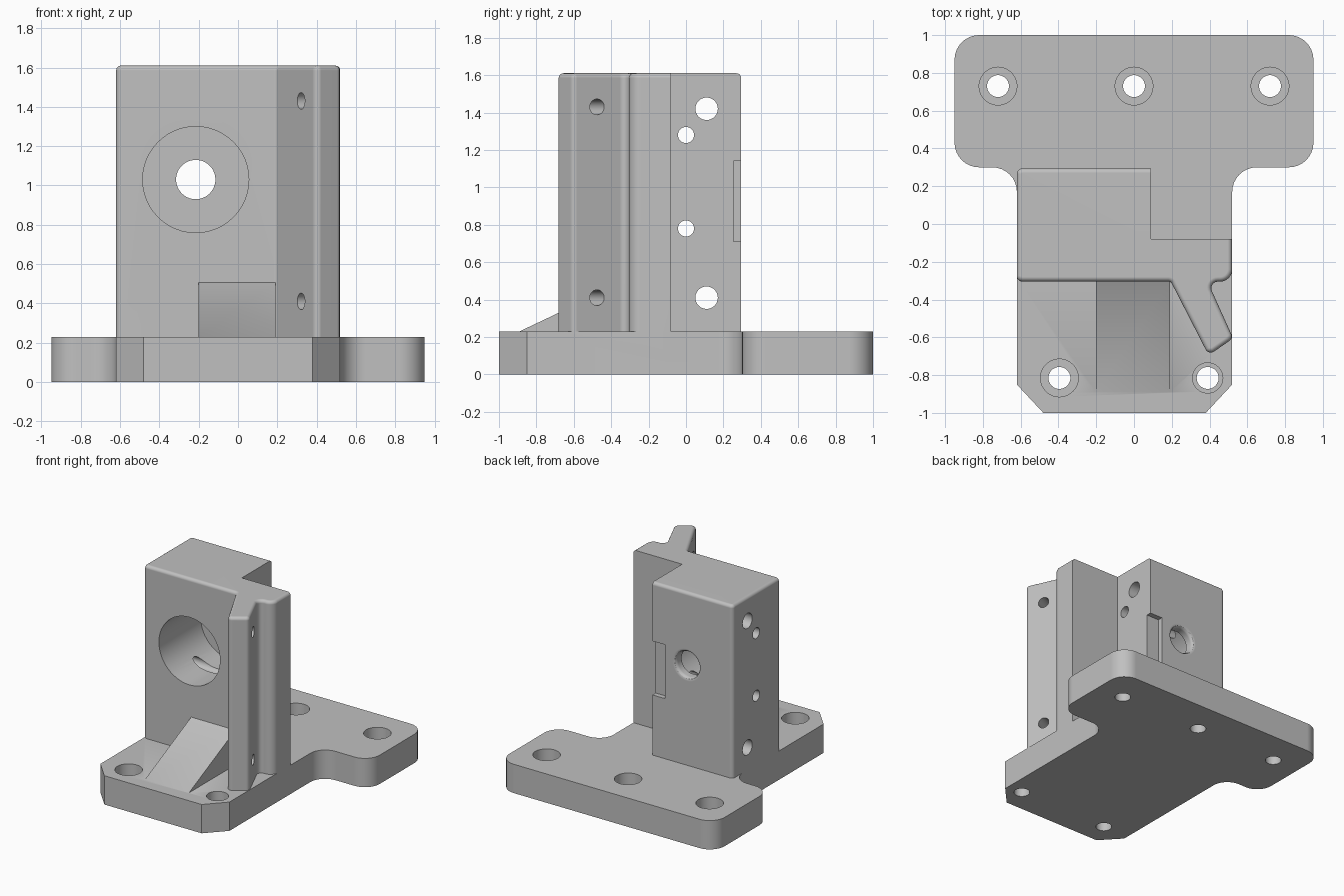
import bpy, bmesh, math
from mathutils import Vector

cube = bpy.data.objects.get("Cube")
if cube:
    bpy.data.objects.remove(cube, do_unlink=True)

grey = bpy.data.materials.new("plain_grey")
grey.use_nodes = True
COLOUR = (0.53, 0.53, 0.53, 1)
grey.diffuse_color = COLOUR
grey.node_tree.nodes["Principled BSDF"].inputs["Base Color"].default_value = COLOUR

BASE_TOP, TOP = 0.23, 1.61


def make_object(name, bm):
    bmesh.ops.recalc_face_normals(bm, faces=bm.faces[:])
    mesh = bpy.data.meshes.new(name)
    bm.to_mesh(mesh)
    bm.free()
    mesh.materials.append(grey)
    obj = bpy.data.objects.new(name, mesh)
    bpy.context.collection.objects.link(obj)
    return obj


def rounded(corners, steps=8):
    """Outline from (x, y, radius) corners, each replaced by an arc."""
    out = []
    for i, (x, y, r) in enumerate(corners):
        p = Vector((x, y))
        if r == 0:
            out.append(p)
            continue
        a = (Vector(corners[i - 1][:2]) - p).normalized()
        b = (Vector(corners[(i + 1) % len(corners)][:2]) - p).normalized()
        half = a.angle(b) / 2
        centre = p + (a + b).normalized() * (r / math.sin(half))
        start = p + a * (r / math.tan(half)) - centre
        end = p + b * (r / math.tan(half)) - centre
        sweep = start.angle_signed(end)
        for k in range(steps + 1):
            t = -sweep * k / steps
            c, s = math.cos(t), math.sin(t)
            out.append(centre + Vector((start.x * c - start.y * s,
                                        start.x * s + start.y * c)))
    return out


def prism(points, z0, z1):
    bm = bmesh.new()
    face = bm.faces.new([bm.verts.new((p[0], p[1], z0)) for p in points])
    ext = bmesh.ops.extrude_face_region(bm, geom=[face])
    verts = [g for g in ext["geom"] if isinstance(g, bmesh.types.BMVert)]
    bmesh.ops.translate(bm, vec=(0, 0, z1 - z0), verts=verts)
    return bm


def box(name, x0, x1, y0, y1, z0, z1):
    return make_object(name, prism([(x0, y0), (x1, y0), (x1, y1), (x0, y1)], z0, z1))


def combine(body, tool, operation):
    mod = body.modifiers.new(operation.lower(), "BOOLEAN")
    mod.operation, mod.solver, mod.object = operation, "EXACT", tool
    bpy.context.view_layer.objects.active = body
    bpy.ops.object.modifier_apply(modifier=mod.name)
    bpy.data.objects.remove(tool, do_unlink=True)


def drill(body, start, direction, profile, sides=48):
    """Cut a turned shape given as (radius, distance along the axis)."""
    rot = Vector((0, 0, 1)).rotation_difference(Vector(direction))
    bm = bmesh.new()
    rings = []
    for r, d in profile:
        rings.append([bm.verts.new(Vector(start) + rot @ Vector(
            (r * math.cos(math.tau * k / sides), r * math.sin(math.tau * k / sides), d)))
            for k in range(sides)])
    for lo, hi in zip(rings, rings[1:]):
        for k in range(sides):
            n = (k + 1) % sides
            bm.faces.new((lo[k], lo[n], hi[n], hi[k]))
    bm.faces.new(rings[0])
    bm.faces.new(rings[-1])
    combine(body, make_object("drill_cutter", bm), "DIFFERENCE")


# T-shaped base plate
base = [(-0.48, -1, 0), (0.38, -1, 0), (0.52, -0.85, 0), (0.52, 0.3, 0.13),
        (0.95, 0.3, 0.13), (0.95, 1, 0.13), (-0.95, 1, 0.13), (-0.95, 0.3, 0.13),
        (-0.62, 0.3, 0.13), (-0.62, -0.85, 0)]
bracket = make_object("mounting_bracket", prism(rounded(base), 0, BASE_TOP))

# Tower with the slanted arm, rounded on its outer top edges
tower = [(-0.62, -0.305, 0.03), (0.195, -0.305, 0.02), (0.395, -0.695, 0.03),
         (0.525, -0.605, 0.03), (0.39, -0.305, 0.035), (0.52, -0.305, 0.065),
         (0.52, -0.08, 0), (0.09, -0.08, 0), (0.09, 0.295, 0), (-0.62, 0.295, 0.03)]
bm = prism(rounded(tower), 0.1, TOP)


def is_outer_top(edge):
    a, b = (v.co for v in edge.verts)
    mid = (a + b) / 2
    inner = abs(mid.x - 0.09) < 0.001 or abs(mid.y + 0.08) < 0.001
    return min(a.z, b.z) > TOP - 0.001 and not inner


bmesh.ops.bevel(bm, geom=[e for e in bm.edges if is_outer_top(e)], offset=0.025,
                segments=4, profile=0.5, affect="EDGES")
combine(bracket, make_object("tower", bm), "UNION")

# Sloping rib in front of the tower
bm = bmesh.new()
side = [bm.verts.new((-0.2, y, z)) for y, z in
        ((-0.89, BASE_TOP), (-0.2, 0.557), (-0.2, 0.15), (-0.89, 0.15))]
ext = bmesh.ops.extrude_face_region(bm, geom=[bm.faces.new(side)])
bmesh.ops.translate(bm, vec=(0.39, 0, 0),
                    verts=[g for g in ext["geom"] if isinstance(g, bmesh.types.BMVert)])
combine(bracket, make_object("rib", bm), "UNION")

# Large stepped bore with a rounded back rim
drill(bracket, (-0.215, -0.4, 1.03), (0, 1, 0),
      [(0.27, 0), (0.27, 0.62), (0.1, 0.62), (0.1, 0.665), (0.103, 0.677),
       (0.111, 0.688), (0.13, 0.696), (0.13, 0.8)])

# Counterbored screw holes in the base
for x, y, r in ((-0.72, 0.73, 0.1), (0, 0.73, 0.1), (0.72, 0.73, 0.1),
                (-0.395, -0.815, 0.1), (0.39, -0.815, 0.08)):
    drill(bracket, (x, y, -0.1), (0, 0, 1),
          [(0.058, 0), (0.058, 0.2), (r, 0.2), (r, 0.36)])

# Cross holes through the tower
for y, z, r in ((0.11, 1.42, 0.06), (0.11, 0.41, 0.06), (0, 1.28, 0.043), (0, 0.78, 0.043)):
    drill(bracket, (-0.8, y, z), (1, 0, 0), [(r, 0), (r, 1.1)])

# Holes through the slanted arm
across = Vector((0.89, 0.456, 0)).normalized()
for z in (1.43, 0.41):
    drill(bracket, Vector((0.39, -0.515, z)) - across * 0.2, across,
          [(0.042, 0), (0.042, 0.4)])

# Shallow notch on the back edge
combine(bracket, box("notch_cutter", -0.02, 0.2, 0.255, 0.4, 0.71, 1.14), "DIFFERENCE")

# Smooth the curves and keep flat faces flat
bpy.ops.object.select_all(action="DESELECT")
bracket.select_set(True)
bpy.context.view_layer.objects.active = bracket
bpy.ops.object.shade_smooth_by_angle(angle=math.radians(30))
weighted = bracket.modifiers.new("flat_normals", "WEIGHTED_NORMAL")
weighted.keep_sharp = True
